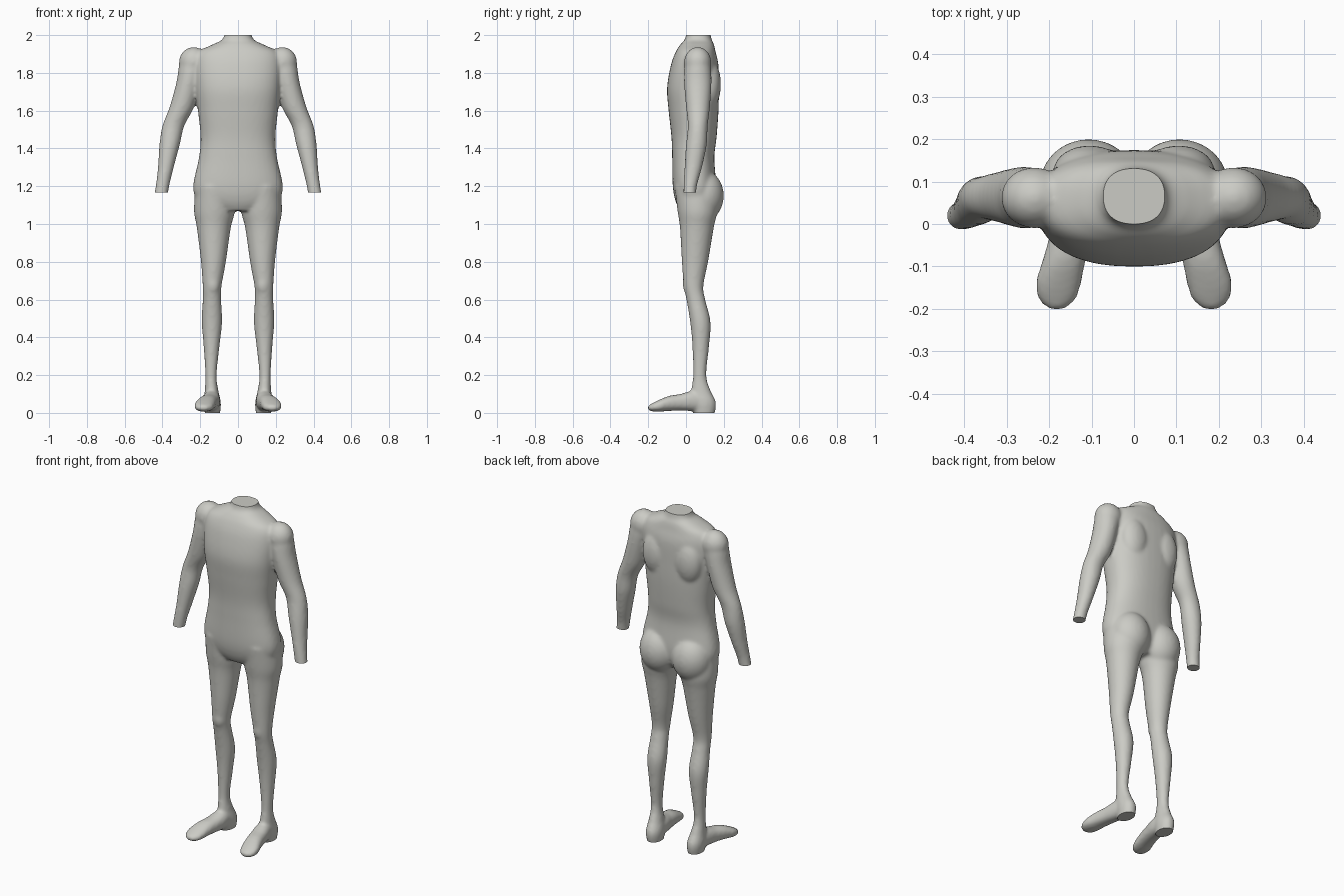
import bpy, bmesh, math
from mathutils import Matrix, Vector

cube = bpy.data.objects.get("Cube")
if cube:
    bpy.data.objects.remove(cube, do_unlink=True)

clay = bpy.data.materials.new("warm_grey")
clay.use_nodes = True
colour = (0.6, 0.6, 0.56, 1)
clay.diffuse_color = colour
clay.node_tree.nodes["Principled BSDF"].inputs["Base Color"].default_value = colour

bm = bmesh.new()
SIDES, STEPS = 40, 6


def spline(a, b, c, d, t):
    """Catmull-Rom blend of four section values."""
    return b + 0.5 * t * (c - a + t * (2 * a - 5 * b + 4 * c - d + t * (3 * (b - c) + d - a)))


def signed_power(value, power):
    return math.copysign(abs(value) ** power, value)


def loft(rows, side=1, along_y=False, square=2.0):
    """Rows hold: position on the axis, centre x, half width, low and high depth."""
    padded = [rows[0]] + rows + [rows[-1]]
    sections = []
    for i in range(len(rows) - 1):
        for k in range(STEPS):
            sections.append([spline(*q, k / STEPS) for q in zip(*padded[i:i + 4])])
    sections.append(rows[-1])
    rings = []
    for pos, cx, half, low, high in sections:
        ring = []
        for k in range(SIDES):
            a = math.tau * k / SIDES
            x = side * (cx + half * signed_power(math.cos(a), 2 / square))
            depth = (low + high) / 2 + (high - low) / 2 * signed_power(math.sin(a), 2 / square)
            ring.append(bm.verts.new((x, pos, depth) if along_y else (x, depth, pos)))
        rings.append(ring)
    faces = [bm.faces.new(rings[0]), bm.faces.new(rings[-1])]
    for low_ring, high_ring in zip(rings, rings[1:]):
        for k in range(SIDES):
            n = (k + 1) % SIDES
            faces.append(bm.faces.new((low_ring[k], low_ring[n], high_ring[n], high_ring[k])))
    bmesh.ops.recalc_face_normals(bm, faces=faces)


def ellipsoid(centre, radii, side=1):
    place = Matrix.Translation((side * centre[0], centre[1], centre[2]))
    size = Matrix.Diagonal((*radii, 1))
    bmesh.ops.create_uvsphere(bm, u_segments=32, v_segments=20, radius=1, matrix=place @ size)


# Torso and neck
loft([
    (1.07, 0, 0.12, -0.03, 0.12),
    (1.12, 0, 0.21, -0.055, 0.15),
    (1.2, 0, 0.237, -0.07, 0.16),
    (1.35, 0, 0.207, -0.073, 0.15),
    (1.46, 0, 0.198, -0.077, 0.162),
    (1.6, 0, 0.212, -0.092, 0.172),
    (1.72, 0, 0.225, -0.1, 0.174),
    (1.84, 0, 0.23, -0.08, 0.172),
    (1.91, 0, 0.21, -0.055, 0.157),
    (1.95, 0, 0.135, -0.03, 0.148),
    (1.98, 0, 0.08, -0.005, 0.135),
    (2.04, 0, 0.068, 0.005, 0.125),
], square=2.35)

for side in (1, -1):
    # Arm
    loft([
        (1.91, 0.235, 0.045, 0.02, 0.11),
        (1.85, 0.24, 0.07, -0.005, 0.13),
        (1.75, 0.262, 0.064, -0.01, 0.135),
        (1.62, 0.297, 0.065, 0, 0.127),
        (1.52, 0.342, 0.058, 0.01, 0.115),
        (1.42, 0.362, 0.054, 0, 0.11),
        (1.3, 0.382, 0.042, -0.008, 0.085),
        (1.2, 0.4, 0.036, -0.013, 0.058),
        (1.1, 0.417, 0.037, -0.015, 0.048),
    ], side)
    # Shoulder, shoulder blade and buttock
    ellipsoid((0.235, 0.062, 1.855), (0.078, 0.072, 0.082), side)
    ellipsoid((0.105, 0.125, 1.74), (0.085, 0.06, 0.13), side)
    ellipsoid((0.107, 0.092, 1.15), (0.115, 0.108, 0.135), side)
    # Leg
    loft([
        (1.2, 0.125, 0.1, -0.06, 0.16),
        (1.07, 0.125, 0.108, -0.045, 0.165),
        (0.98, 0.128, 0.09, -0.032, 0.147),
        (0.8, 0.13, 0.066, -0.022, 0.117),
        (0.67, 0.137, 0.05, -0.012, 0.092),
        (0.6, 0.138, 0.049, 0.002, 0.102),
        (0.48, 0.138, 0.054, 0.022, 0.13),
        (0.35, 0.14, 0.042, 0.034, 0.122),
        (0.2, 0.143, 0.03, 0.037, 0.108),
        (0.12, 0.14, 0.036, 0.028, 0.13),
        (0.05, 0.136, 0.046, 0.03, 0.16),
        (-0.03, 0.135, 0.036, 0.045, 0.145),
    ], side)
    # Kneecap
    ellipsoid((0.133, 0.03, 0.68), (0.042, 0.048, 0.065), side)
    # Foot
    loft([
        (0.11, 0.135, 0.035, 0.02, 0.085),
        (0.04, 0.14, 0.046, 0.01, 0.115),
        (-0.03, 0.152, 0.048, 0.012, 0.1),
        (-0.09, 0.166, 0.051, 0.01, 0.09),
        (-0.14, 0.178, 0.054, 0.007, 0.07),
        (-0.18, 0.181, 0.043, 0.008, 0.05),
        (-0.202, 0.182, 0.016, 0.015, 0.038),
    ], side, along_y=True, square=2.3)

# Fuse the parts into one soft skin
mesh = bpy.data.meshes.new("body_parts")
bm.to_mesh(mesh)
bm.free()
body = bpy.data.objects.new("body", mesh)
bpy.context.collection.objects.link(body)
remesh = body.modifiers.new("fuse", "REMESH")
remesh.mode = "VOXEL"
remesh.voxel_size = 0.009
soften = body.modifiers.new("soften", "SMOOTH")
soften.factor = 0.5
soften.iterations = 9
bpy.context.view_layer.update()
skin = bpy.data.meshes.new_from_object(body.evaluated_get(bpy.context.evaluated_depsgraph_get()))
body.modifiers.clear()
body.data = skin
bpy.data.meshes.remove(mesh)
skin.name = "body"

# Flat cuts at neck, heels and wrists
bm = bmesh.new()
bm.from_mesh(skin)


def cut(height, keep_above, rule):
    faces = [f for f in bm.faces if rule(f.calc_center_median())]
    edges = {e for f in faces for e in f.edges}
    verts = {v for f in faces for v in f.verts}
    bmesh.ops.bisect_plane(bm, geom=[*verts, *edges, *faces], plane_co=(0, 0, height),
                           plane_no=Vector((0, 0, 1)), clear_inner=keep_above,
                           clear_outer=not keep_above)
    rim = [e for e in bm.edges if e.is_boundary]
    bmesh.ops.holes_fill(bm, edges=rim, sides=0)


cut(2.0, False, lambda c: c.z > 1.9)
cut(0.0, True, lambda c: c.z < 0.1)
cut(1.167, True, lambda c: abs(c.x) > 0.3 and c.z < 1.4)
bmesh.ops.recalc_face_normals(bm, faces=bm.faces[:])
bm.to_mesh(skin)
bm.free()

skin.materials.clear()
skin.materials.append(clay)
for face in skin.polygons:
    face.material_index = 0
bpy.ops.object.select_all(action="DESELECT")
body.select_set(True)
bpy.context.view_layer.objects.active = body
bpy.ops.object.shade_smooth_by_angle(angle=math.radians(45))
